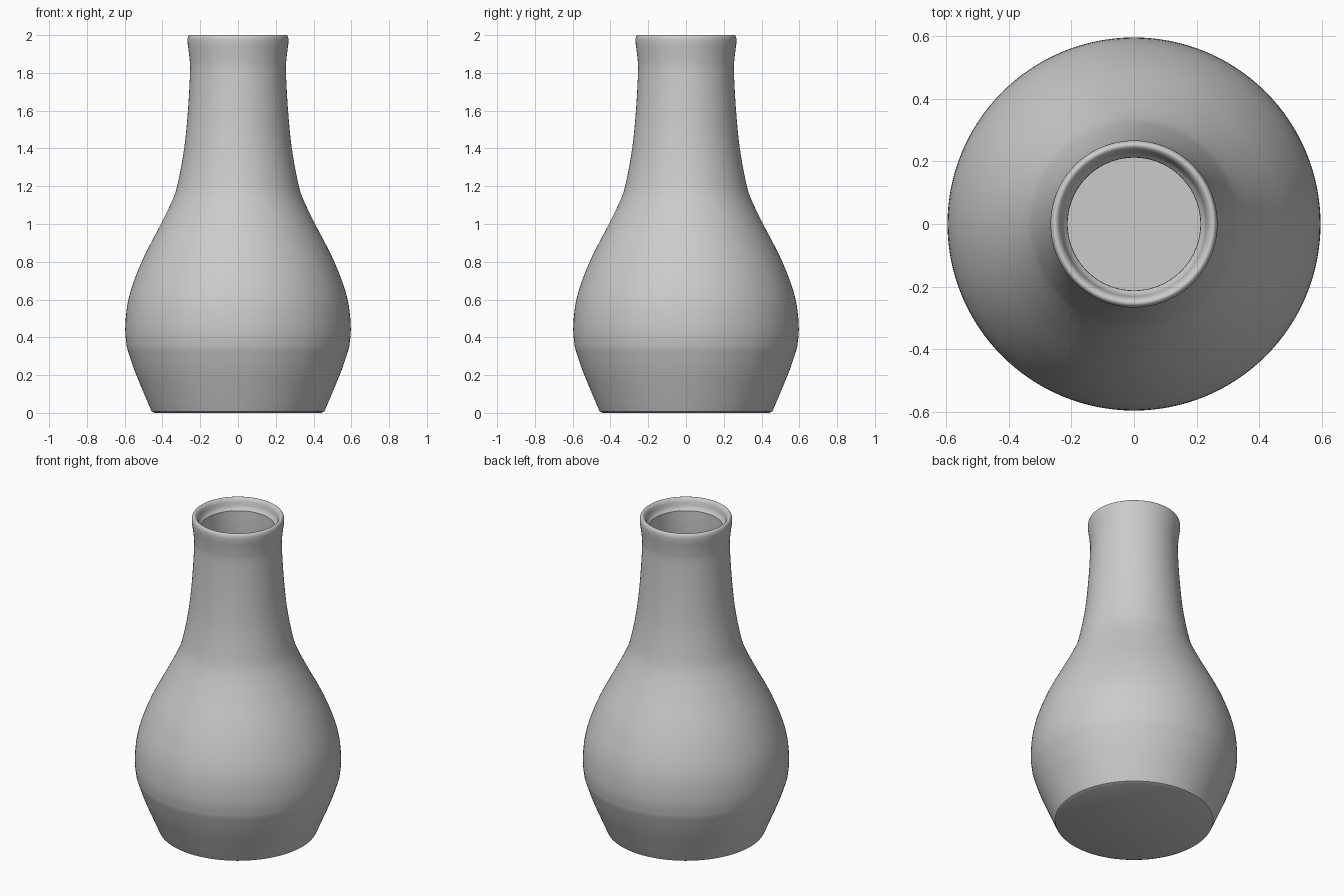
import bpy, bmesh, math

if "Cube" in bpy.data.objects:
    bpy.data.objects.remove(bpy.data.objects["Cube"])

SEGMENTS = 128


def smooth_curve(pts, steps=5):
    """Catmull-Rom curve through (radius, height) points."""
    ext = [pts[0]] + pts + [pts[-1]]
    out = []
    for i in range(1, len(ext) - 2):
        p0, p1, p2, p3 = ext[i - 1:i + 3]
        for s in range(steps):
            t = s / steps
            out.append(tuple(
                0.5 * (2 * b + (c - a) * t + (2 * a - 5 * b + 4 * c - d) * t * t
                       + (3 * b - a - 3 * c + d) * t ** 3)
                for a, b, c, d in zip(p0, p1, p2, p3)))
    return out + [pts[-1]]


def lathe(name, profile):
    """Spin a closed-end (radius, height) profile around z."""
    bm = bmesh.new()
    rings = []
    for r, z in profile:
        rings.append([bm.verts.new((r * math.cos(2 * math.pi * k / SEGMENTS),
                                    r * math.sin(2 * math.pi * k / SEGMENTS), z))
                      for k in range(SEGMENTS)])
    for a, b in zip(rings, rings[1:]):
        for k in range(SEGMENTS):
            n = (k + 1) % SEGMENTS
            bm.faces.new((a[k], a[n], b[n], b[k]))
    bm.faces.new(rings[0])
    bm.faces.new(rings[-1])
    bmesh.ops.recalc_face_normals(bm, faces=bm.faces[:])
    mesh = bpy.data.meshes.new(name)
    bm.to_mesh(mesh)
    bm.free()
    obj = bpy.data.objects.new(name, mesh)
    bpy.context.collection.objects.link(obj)
    bpy.context.view_layer.objects.active = obj
    obj.select_set(True)
    bpy.ops.object.shade_smooth_by_angle(angle=math.radians(30))
    return obj


# Foot and lower flank, up to the crease
foot = [(0.44, 0), (0.457, 0.008), (0.467, 0.03)]
flank = smooth_curve([(0.467, 0.03), (0.505, 0.12), (0.55, 0.23), (0.588, 0.345)], 4)

# Belly, shoulder and neck
body = smooth_curve([(0.588, 0.345), (0.597, 0.45), (0.578, 0.61), (0.51, 0.80),
                     (0.408, 1.0), (0.35, 1.12), (0.32, 1.21), (0.285, 1.40),
                     (0.265, 1.60), (0.254, 1.80), (0.256, 1.87), (0.266, 1.95)])

# Rounded lip sloping down into the mouth
lip = smooth_curve([(0.266, 1.95), (0.267, 1.98), (0.260, 1.998), (0.248, 2.0),
                    (0.236, 1.985), (0.227, 1.95), (0.213, 1.93)], 4)

# Hollow inside, down to the inner floor
inside = smooth_curve([(0.213, 1.93), (0.213, 1.80), (0.224, 1.60), (0.244, 1.40),
                       (0.28, 1.20), (0.366, 1.0), (0.468, 0.80), (0.536, 0.61),
                       (0.555, 0.45), (0.546, 0.345), (0.43, 0.04)], 4)

lathe("vase", foot + flank[1:] + body[1:] + lip[1:] + inside[1:])
